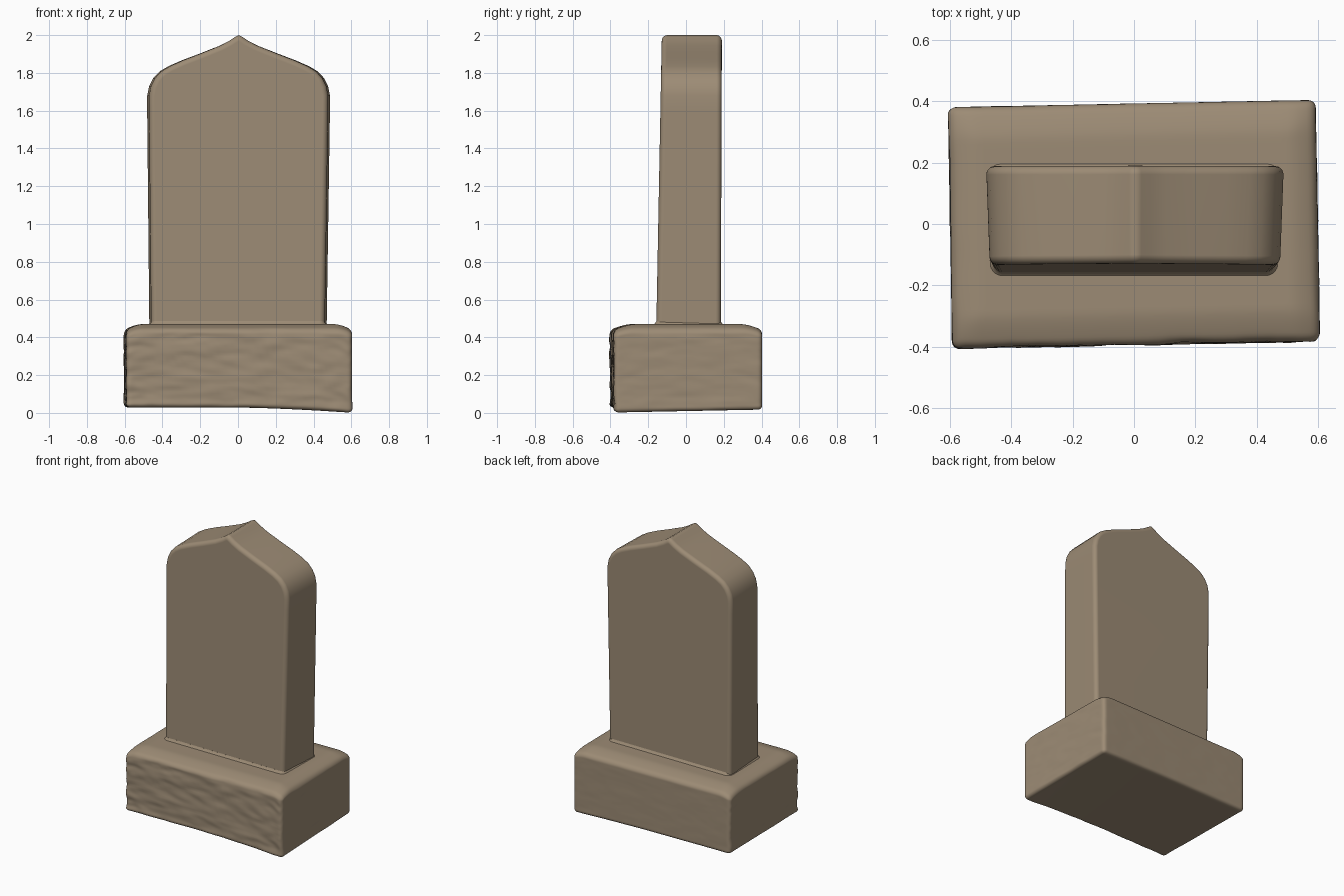
import bpy, bmesh, math
from mathutils import Vector, noise

if "Cube" in bpy.data.objects:
    bpy.data.objects.remove(bpy.data.objects["Cube"])

stone = bpy.data.materials.new("tan stone")
stone.diffuse_color = (0.335, 0.26, 0.178, 1)
stone.use_nodes = True
stone.node_tree.nodes["Principled BSDF"].inputs["Base Color"].default_value = stone.diffuse_color


def finish(bm, name, angle):
    bmesh.ops.recalc_face_normals(bm, faces=bm.faces)
    me = bpy.data.meshes.new(name)
    bm.to_mesh(me)
    bm.free()
    ob = bpy.data.objects.new(name, me)
    bpy.context.collection.objects.link(ob)
    me.materials.append(stone)
    bpy.ops.object.select_all(action='DESELECT')
    ob.select_set(True)
    bpy.context.view_layer.objects.active = ob
    bpy.ops.object.shade_smooth_by_angle(angle=math.radians(angle))
    return ob


# Plinth: dense rounded box, worn on top, slightly skewed, rough at the front
bm = bmesh.new()
bmesh.ops.create_cube(bm, size=2)
bmesh.ops.subdivide_edges(bm, edges=bm.edges[:], cuts=49, use_grid_fill=True)
HALF = Vector((0.598, 0.392, 0.235))
R = 0.025
for v in bm.verts:
    p = Vector([math.sin(c * math.pi / 2) * h for c, h in zip(v.co, HALF)])
    q = Vector([max(-(h - R), min(h - R, c)) for c, h in zip(p, HALF)])
    d = p - q
    if d.length > 1e-6:
        p = q + d.normalized() * min(R, d.length if max(abs(c) for c in d) < R * 0.99 else R)
    u, w, t = p.x / HALF.x, p.y / HALF.y, (p.z / HALF.z + 1) / 2
    # worn top edges and uneven underside
    ex = max(0, 1 - (HALF.x - abs(p.x)) / 0.09)
    ey = max(0, 1 - (HALF.y - abs(p.y)) / 0.11)
    top = 0.47 - 0.03 * min(1.3, math.hypot(ex, ey)) ** 1.5
    low = 0.028 - 0.028 * max(0, u) ** 1.5 * (0.7 - 0.3 * w)
    n = noise.noise(Vector((p.x * 7 + p.z * 4, p.y * 6, p.z * 14)))
    n += 0.5 * noise.noise(Vector((p.x * 17, p.y * 12 + 3, p.z * 30)))
    front = max(0, (-w - 0.9) * 10)
    v.co = (p.x - 0.007 * w + 0.003 * n * abs(u) ** 8,
            p.y + 0.012 * u + n * (0.006 * front + 0.001),
            low + (top - low) * t)
finish(bm, "plinth", 50)

# Headstone slab: half profile mirrored, extruded front to back
half = [(0.0, 2.0), (0.02, 1.99), (0.05, 1.97), (0.1, 1.944), (0.2, 1.904),
        (0.3, 1.866), (0.37, 1.835), (0.415, 1.808), (0.448, 1.773),
        (0.47, 1.73), (0.48, 1.68), (0.48, 1.6), (0.465, 0.4)]
profile = half + [(-x, z) for x, z in reversed(half[1:])]


def outline(bm, front):
    pts = []
    for x, z in profile:
        f = (z - 0.47) / 1.53
        y = -0.157 + 0.029 * f if front else 0.184 + 0.006 * f
        pts.append(bm.verts.new((x * (0.985 if front else 1.01) + 0.004 * f, y, z)))
    return pts


bm = bmesh.new()
a, b = outline(bm, True), outline(bm, False)
bm.faces.new(a)
bm.faces.new(b[::-1])
for i in range(len(a)):
    j = (i + 1) % len(a)
    bm.faces.new((a[i], b[i], b[j], a[j]))
bmesh.ops.recalc_face_normals(bm, faces=bm.faces)
# round the front and back rims
rims = [e for e in bm.edges if (e.verts[0] in a) == (e.verts[1] in a)
        and max(v.co.z for v in e.verts) > 0.5]
bmesh.ops.bevel(bm, geom=rims, offset=0.028, offset_type='OFFSET', segments=5,
                profile=0.5, affect='EDGES', clamp_overlap=True)
slab = finish(bm, "headstone_slab", 60)
wn = slab.modifiers.new("flat face shading", 'WEIGHTED_NORMAL')
wn.keep_sharp = True

# Soft joint where the slab meets the plinth
bm = bmesh.new()
rings = []
for grow, z in ((0.014, 0.466), (0.004, 0.473), (-0.003, 0.486)):
    ring = []
    for cx, cy, a0 in ((0.435, 0.157, 0), (-0.435, 0.157, 90),
                       (-0.43, -0.13, 180), (0.43, -0.13, 270)):
        for k in range(6):
            t = math.radians(a0 + k * 18)
            r = 0.03 + grow
            ring.append(bm.verts.new((cx + r * math.cos(t), cy + r * math.sin(t), z)))
    rings.append(ring)
for lo, hi in zip(rings, rings[1:]):
    for i in range(len(lo)):
        j = (i + 1) % len(lo)
        bm.faces.new((lo[i], lo[j], hi[j], hi[i]))
bm.faces.new(rings[0][::-1])
bm.faces.new(rings[-1])
finish(bm, "slab_joint", 50)
